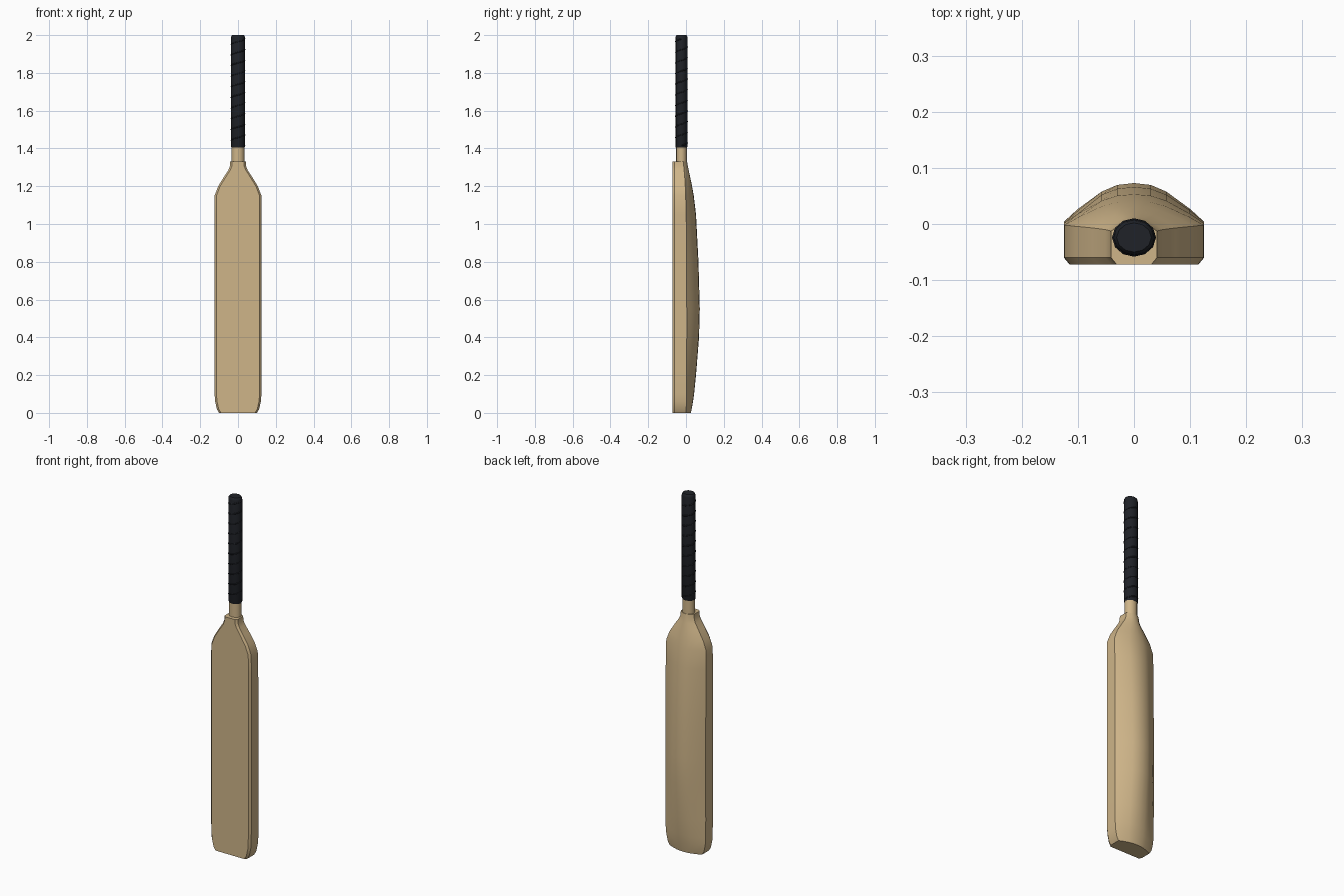
import bpy, bmesh, math

if "Cube" in bpy.data.objects:
    bpy.data.objects.remove(bpy.data.objects["Cube"])


def material(name, rgb):
    m = bpy.data.materials.new(name)
    m.diffuse_color = (*rgb, 1)
    m.use_nodes = True
    m.node_tree.nodes["Principled BSDF"].inputs["Base Color"].default_value = m.diffuse_color
    return m


wood = material("willow", (0.62, 0.46, 0.25))
rubber = material("rubber", (0.014, 0.016, 0.021))


def loft(name, rings, mat, angle=30):
    """Skin a stack of equal-length rings and cap both ends."""
    bm = bmesh.new()
    rows = [[bm.verts.new(p) for p in ring] for ring in rings]
    n = len(rows[0])
    for a, b in zip(rows, rows[1:]):
        for i in range(n):
            j = (i + 1) % n
            bm.faces.new((a[i], a[j], b[j], b[i]))
    bm.faces.new(rows[0][::-1])
    bm.faces.new(rows[-1])
    bmesh.ops.recalc_face_normals(bm, faces=bm.faces)
    me = bpy.data.meshes.new(name)
    bm.to_mesh(me)
    bm.free()
    me.materials.append(mat)
    ob = bpy.data.objects.new(name, me)
    bpy.context.collection.objects.link(ob)
    bpy.context.view_layer.objects.active = ob
    ob.select_set(True)
    bpy.ops.object.shade_smooth_by_angle(angle=math.radians(angle))
    ob.select_set(False)
    return ob


# Blade: flat face, square edges, swelling spine on the back
FACE = -0.072


def blade_ring(z, w, edge, spine):
    h = spine - edge
    right = [(w - 0.01, FACE), (w, FACE + 0.012), (w, edge),
             (0.8 * w, edge + 0.33 * h), (0.46 * w, edge + 0.78 * h),
             (0.24 * w, edge + 0.95 * h)]
    left = [(-x, y) for x, y in reversed(right)]
    return [(x, y, z) for x, y in right + [(0, spine)] + left]


# height, half width, edge depth, spine depth
stations = [
    (0.00, 0.100, 0.000, 0.026), (0.02, 0.112, 0.001, 0.030),
    (0.06, 0.121, 0.002, 0.037), (0.10, 0.124, 0.003, 0.043),
    (0.20, 0.125, 0.003, 0.053), (0.40, 0.125, 0.004, 0.069),
    (0.55, 0.125, 0.004, 0.073), (0.80, 0.125, 0.003, 0.066),
    (1.05, 0.125, 0.001, 0.053), (1.15, 0.124, -0.002, 0.041),
    (1.20, 0.105, -0.004, 0.032), (1.25, 0.074, -0.007, 0.022),
    (1.285, 0.051, -0.010, 0.014), (1.305, 0.043, -0.012, 0.010),
    (1.33, 0.041, -0.013, 0.006)]
loft("blade", [blade_ring(*s) for s in stations], wood)

# Handle: oval neck running into the blade, then the rubber grip
CY = -0.024


def oval(z, rx, ry, n=12):
    return [(rx * math.cos(2 * math.pi * i / n),
             CY + ry * math.sin(2 * math.pi * i / n), z) for i in range(n)]


loft("handle_neck", [oval(1.25, 0.034, 0.029), oval(1.45, 0.034, 0.029)], wood, 40)
loft("grip", [oval(1.405, 0.035, 0.030), oval(1.41, 0.037, 0.032),
              oval(1.985, 0.037, 0.032), oval(1.995, 0.035, 0.030),
              oval(2.0, 0.031, 0.026)], rubber, 40)

# Raised spiral bead wound around the grip
turns, per = 10, 12
curve = bpy.data.curves.new("grip_spiral", 'CURVE')
curve.dimensions = '3D'
curve.bevel_depth = 0.004
curve.bevel_resolution = 1
spline = curve.splines.new('POLY')
spline.points.add(turns * per)
for i, p in enumerate(spline.points):
    a = 2 * math.pi * i / per
    p.co = (0.0352 * math.cos(a), CY + 0.0302 * math.sin(a),
            1.415 + 0.565 * i / (turns * per), 1)
curve.materials.append(rubber)
bpy.context.collection.objects.link(bpy.data.objects.new("grip_spiral", curve))
